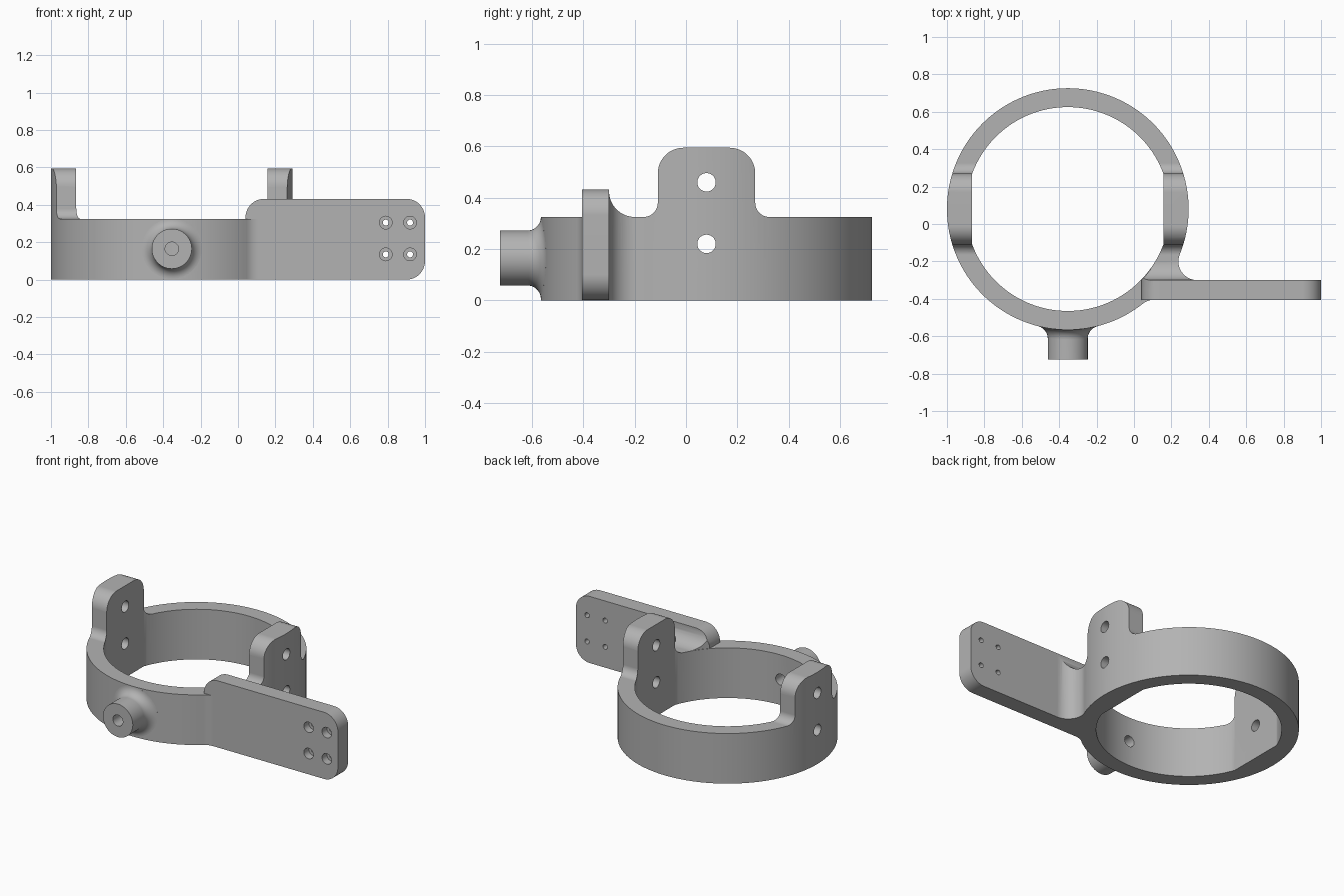
import bpy
import bmesh
from math import cos, sin, sqrt, radians, atan2, degrees, pi

if "Cube" in bpy.data.objects:
    bpy.data.objects.remove(bpy.data.objects["Cube"])

CX, CY = -0.354, 0.08            # ring centre
R_OUT, R_IN = 0.646, 0.545
RING_H, PLATE_H = 0.325, 0.432
FRONT, BACK = -0.405, -0.3       # plate faces
FILLET = 0.1

grey = bpy.data.materials.new("light_grey")
grey.use_nodes = True
color = (0.45, 0.45, 0.45, 1)
grey.diffuse_color = color
grey.node_tree.nodes["Principled BSDF"].inputs["Base Color"].default_value = color


def arc(cx, cy, r, a0, a1, n=12):
    angles = [radians(a0 + (a1 - a0) * i / n) for i in range(n + 1)]
    return [(cx + r * cos(a), cy + r * sin(a)) for a in angles]


def circle(cx, cy, r, n):
    return arc(cx, cy, r, 0, 360, n)[:-1]


def finish(name, bm):
    bmesh.ops.recalc_face_normals(bm, faces=bm.faces)
    mesh = bpy.data.meshes.new(name)
    bm.to_mesh(mesh)
    bm.free()
    mesh.materials.append(grey)
    obj = bpy.data.objects.new(name, mesh)
    bpy.context.collection.objects.link(obj)
    return obj


def prism(name, points, axis, lo, hi):
    """Extrude a 2D outline along an axis."""
    place = {"x": lambda u, v, w: (w, u, v),
             "y": lambda u, v, w: (u, w, v),
             "z": lambda u, v, w: (u, v, w)}[axis]
    bm = bmesh.new()
    ends = [[bm.verts.new(place(u, v, w)) for u, v in points] for w in (lo, hi)]
    for end in ends:
        bm.faces.new(end)
    for i in range(len(points)):
        bm.faces.new((ends[0][i - 1], ends[0][i], ends[1][i], ends[1][i - 1]))
    return finish(name, bm)


def combine(target, tool, operation):
    mod = target.modifiers.new("combine", "BOOLEAN")
    mod.operation, mod.object, mod.solver = operation, tool, "EXACT"
    bpy.context.view_layer.objects.active = target
    bpy.ops.object.modifier_apply(modifier=mod.name)
    bpy.data.objects.remove(tool)


def ring_fillet(face_y, side):
    """Plan arc blending the ring's outside into a plate face."""
    cy = face_y + side * FILLET
    reach = R_OUT + FILLET
    cx = CX + sqrt(reach ** 2 - (cy - CY) ** 2)
    start = degrees(atan2(CY - cy, CX - cx))
    return arc(cx, cy, FILLET, start % 360, 270 if side > 0 else 90, 16)


# Ring with two flats inside and two raised tabs
bracket = prism("ring_bracket", circle(CX, CY, R_OUT, 160), "z", -0.1, 0.7)
flat = 20.4
bore = arc(CX, CY, R_IN, flat, 180 - flat, 60) + arc(CX, CY, R_IN, 180 + flat, 360 - flat, 60)
combine(bracket, prism("bore", bore, "z", -0.2, 0.8), "DIFFERENCE")
half = ([(0.9, 0), (0.9, RING_H)] + arc(0.245, 0.38, 0.055, 270, 180)
        + arc(0.09, 0.495, 0.1, 0, 90))
side_outline = half + [(-u, v) for u, v in reversed(half)]
side_outline = [(u + CY, v) for u, v in side_outline]
combine(bracket, prism("side_outline", side_outline, "x", -1.2, 0.6), "INTERSECT")

# Mounting plate
plate_outline = ([(0.04, 0)] + arc(0.9, 0.1, 0.1, 270, 360)
                 + arc(0.9, 0.332, 0.1, 0, 90) + arc(0.14, 0.332, 0.1, 90, 180))
plate = prism("plate", plate_outline, "y", FRONT, BACK)

# Web behind the plate, scooped down to the ring's top
rear = ring_fillet(BACK, 1)
footprint = arc(CX, CY, R_IN + 0.002, -51, -26, 30) + [(0.2, -0.14)] + rear + [(rear[-1][0], -0.35)]
web = prism("web", footprint, "z", -0.1, 0.6)
scoop = ([(-0.5, 0), (-0.5, 0.425)] + arc(BACK + FILLET, 0.425, FILLET, 180, 270, 16)
         + [(0.1, RING_H), (0.1, 0)])
combine(web, prism("scoop", scoop, "x", -0.5, 0.6), "INTERSECT")
combine(web, prism("web_limit", plate_outline, "y", -0.35, 0), "INTERSECT")

# Blend in front of the plate
front_arc = ring_fillet(FRONT, -1)
front_blend = prism("front_blend", front_arc + [(front_arc[-1][0], -0.37), (0.045, -0.37)],
                    "z", 0, RING_H)

# Round boss flaring into the curved ring wall
BOSS_R, BOSS_Z, FLARE = 0.107, 0.165, 0.053


def boss_loop(bm, r, depth=None, lift=0):
    loop = []
    for i in range(64):
        a = 2 * pi * i / 64
        wall = CY - sqrt(R_OUT ** 2 - (r * cos(a)) ** 2)
        y = wall - lift if depth is None else depth
        loop.append(bm.verts.new((CX + r * cos(a), y, BOSS_Z + r * sin(a))))
    return loop


bm = bmesh.new()
loops = [boss_loop(bm, BOSS_R, depth=-0.725)]
for i in range(11):
    t = pi / 2 * i / 10
    loops.append(boss_loop(bm, BOSS_R + FLARE * (1 - cos(t)), lift=FLARE * (1 - sin(t))))
loops.append(boss_loop(bm, BOSS_R + FLARE, depth=-0.51))
for a, b in zip(loops, loops[1:]):
    for i in range(64):
        bm.faces.new((a[i - 1], a[i], b[i], b[i - 1]))
bm.faces.new(loops[0])
bm.faces.new(loops[-1])
boss = finish("boss", bm)

for part in (plate, web, front_blend, boss):
    combine(bracket, part, "UNION")

# Holes: boss, tabs, and counterbored plate screws
holes = [prism("boss_hole", circle(CX, BOSS_Z, 0.036, 24), "y", -0.8, -0.3)]
for z in (0.22, 0.46):
    holes.append(prism("tab_hole", circle(CY, z, 0.036, 32), "x", -1.2, 0.5))
for x in (0.79, 0.92):
    for z in (0.135, 0.305):
        holes.append(prism("screw_hole", circle(x, z, 0.016, 24), "y", -0.5, -0.2))
        holes.append(prism("counterbore", circle(x, z, 0.034, 32), "y", -0.5, -0.355))
for hole in holes:
    combine(bracket, hole, "DIFFERENCE")

# Smooth curved walls, crisp edges
bpy.ops.object.select_all(action="DESELECT")
bracket.select_set(True)
bpy.context.view_layer.objects.active = bracket
bpy.ops.object.shade_smooth_by_angle(angle=radians(25))
normals = bracket.modifiers.new("flat_face_normals", "WEIGHTED_NORMAL")
normals.keep_sharp = True
